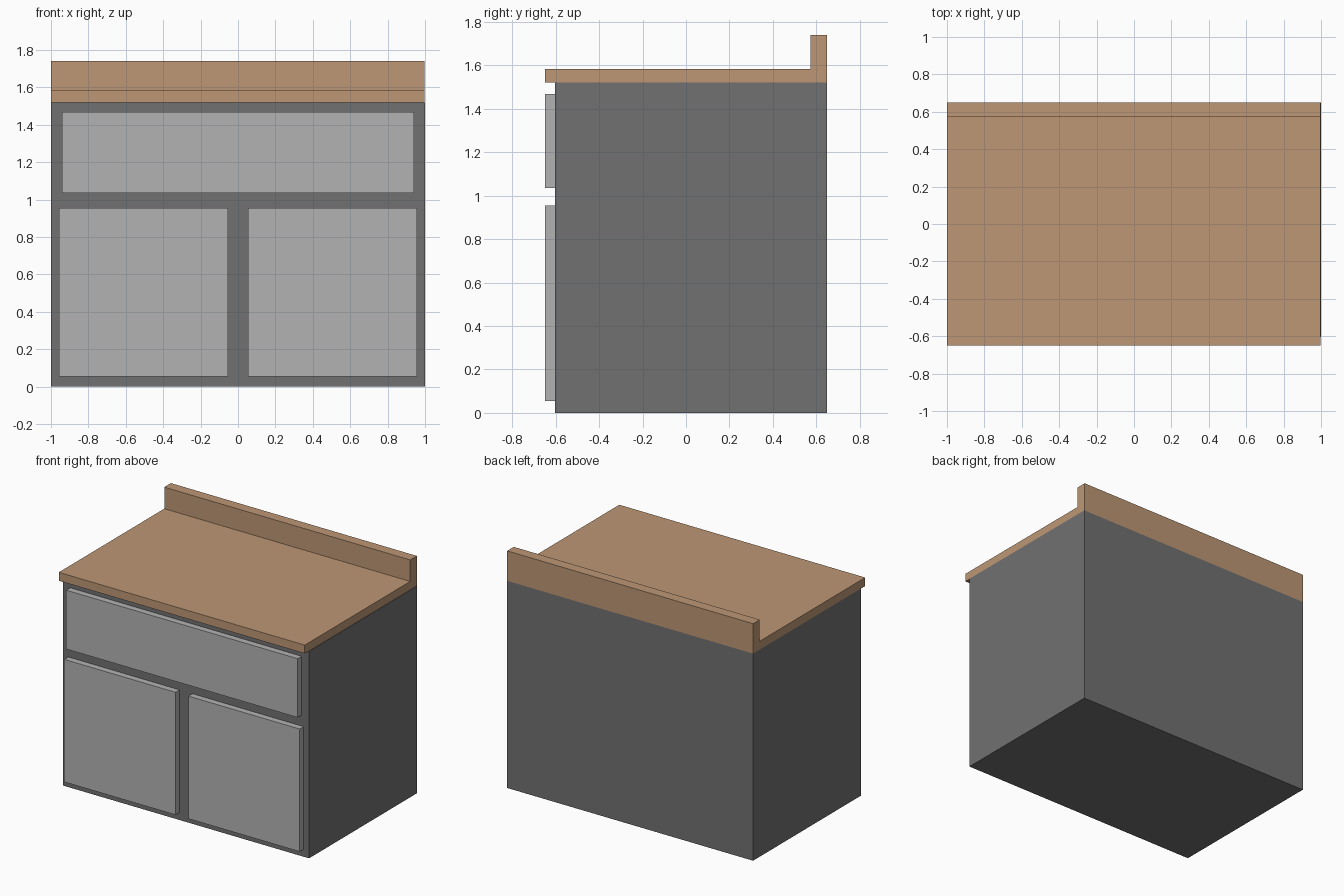
import bpy, bmesh

if "Cube" in bpy.data.objects:
    bpy.data.objects.remove(bpy.data.objects["Cube"])


def extrude_profile(name, pts, x0, x1, mat=None):
    """Closed (y, z) profile extruded along x."""
    bm = bmesh.new()
    face = bm.faces.new([bm.verts.new((x0, y, z)) for y, z in pts])
    ext = bmesh.ops.extrude_face_region(bm, geom=[face])
    verts = [g for g in ext["geom"] if isinstance(g, bmesh.types.BMVert)]
    bmesh.ops.translate(bm, vec=(x1 - x0, 0, 0), verts=verts)
    bmesh.ops.recalc_face_normals(bm, faces=bm.faces)
    mesh = bpy.data.meshes.new(name)
    bm.to_mesh(mesh)
    bm.free()
    obj = bpy.data.objects.new(name, mesh)
    bpy.context.collection.objects.link(obj)
    if mat:
        mesh.materials.append(mat)
    return obj


def box(name, x, y, z, mat=None):
    pts = [(y[0], z[0]), (y[1], z[0]), (y[1], z[1]), (y[0], z[1])]
    return extrude_profile(name, pts, x[0], x[1], mat)


def material(name, color):
    mat = bpy.data.materials.new(name)
    mat.diffuse_color = (*color, 1)
    mat.use_nodes = True
    mat.node_tree.nodes["Principled BSDF"].inputs["Base Color"].default_value = mat.diffuse_color
    return mat


wood = material("wood", (0.51, 0.31, 0.18))
dark = material("dark_grey", (0.165, 0.165, 0.165))
light = material("light_grey", (0.45, 0.45, 0.45))

FRONT, CARCASS, BACK = -0.65, -0.604, 0.65
TOP = 1.52

# Cabinet carcass
box("cabinet_body", (-1, 1), (CARCASS, BACK), (0, TOP), dark)

# Countertop with raised backsplash, one L-shaped profile
extrude_profile("countertop", [
    (FRONT, TOP), (BACK, TOP), (BACK, 1.74),
    (0.573, 1.74), (0.573, 1.582), (FRONT, 1.582)], -1, 0.997, wood)

# Drawer front
box("drawer_front", (-0.94, 0.94), (FRONT, CARCASS), (1.035, 1.467), light)

# Pair of doors
for name, x in (("left_door", (-0.956, -0.053)), ("right_door", (0.053, 0.956))):
    box(name, x, (FRONT, CARCASS), (0.055, 0.955), light)
